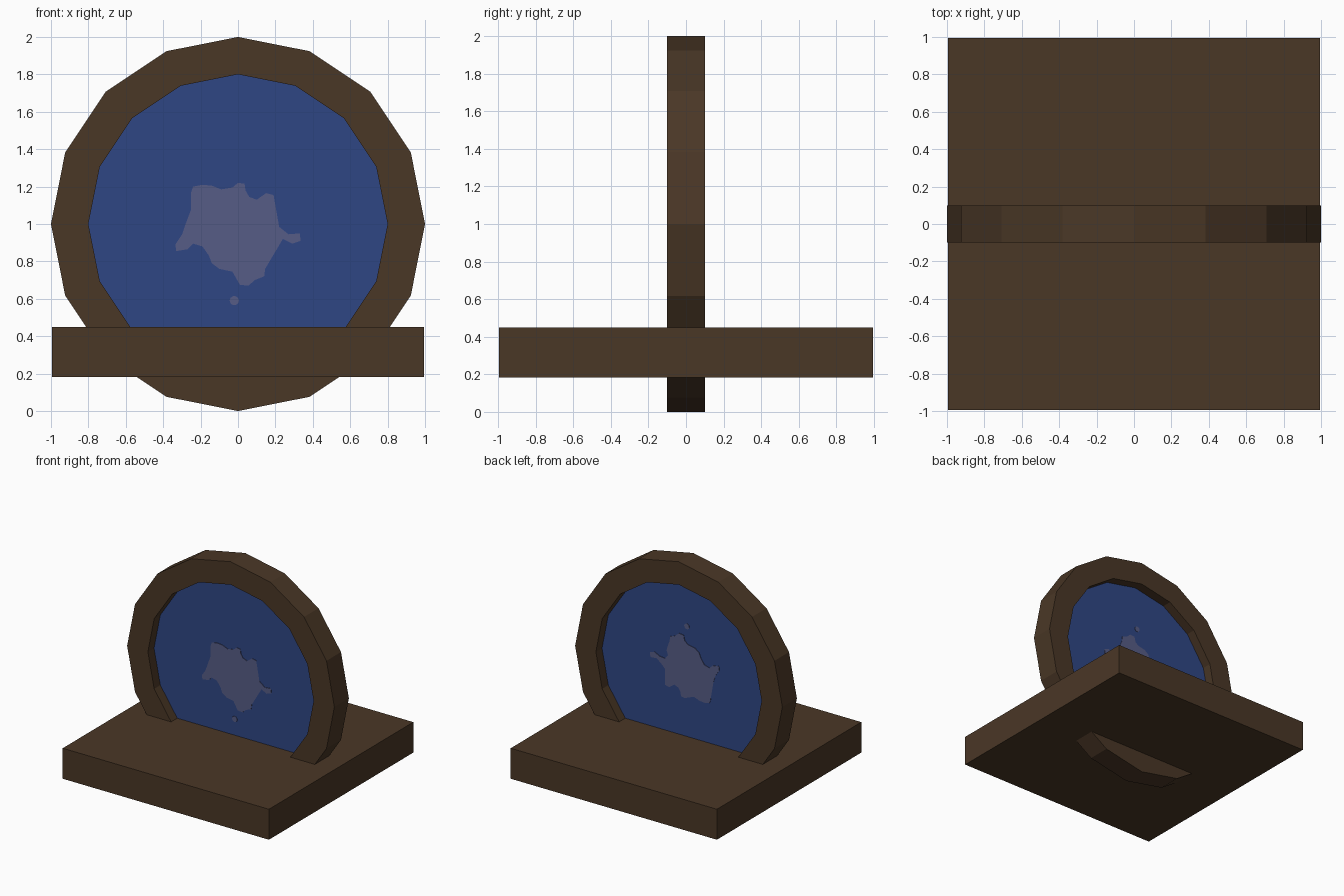
import bpy, bmesh, math

if "Cube" in bpy.data.objects:
    bpy.data.objects.remove(bpy.data.objects["Cube"])


def srgb(r, g, b):
    lin = lambda c: c / 12.92 if c <= 0.04045 else ((c + 0.055) / 1.055) ** 2.4
    return (lin(r / 255), lin(g / 255), lin(b / 255), 1.0)


def material(name, rgb):
    m = bpy.data.materials.new(name)
    m.diffuse_color = srgb(*rgb)
    m.use_nodes = True
    m.node_tree.nodes["Principled BSDF"].inputs["Base Color"].default_value = m.diffuse_color
    return m


wood = material("dark_wood", (74, 55, 38))
blue = material("portal_blue", (47, 70, 132))
haze = material("pale_haze", (86, 92, 134))


def finish(name, bm, mat):
    bmesh.ops.recalc_face_normals(bm, faces=bm.faces)
    me = bpy.data.meshes.new(name)
    bm.to_mesh(me)
    bm.free()
    me.materials.append(mat)
    ob = bpy.data.objects.new(name, me)
    bpy.context.collection.objects.link(ob)
    return ob


def circle(radius, cx=0.0, cz=1.0, n=16):
    return [(cx + radius * math.cos(2 * math.pi * i / n),
             cz + radius * math.sin(2 * math.pi * i / n)) for i in range(n)]


def prism(name, outlines, y0, y1, mat):
    """Extrude closed x-z outlines from y0 to y1."""
    bm = bmesh.new()
    for pts in outlines:
        a = [bm.verts.new((x, y0, z)) for x, z in pts]
        b = [bm.verts.new((x, y1, z)) for x, z in pts]
        caps = [bm.faces.new(a), bm.faces.new(b[::-1])]
        for i in range(len(pts)):
            j = (i + 1) % len(pts)
            bm.faces.new((a[j], a[i], b[i], b[j]))
        bmesh.ops.triangulate(bm, faces=caps)
    return finish(name, bm, mat)


# Ring frame: square section swept round 16 sides
bm = bmesh.new()
loops = []
for radius, y in ((1.0, -0.1), (1.0, 0.1), (0.8, 0.1), (0.8, -0.1)):
    loops.append([bm.verts.new((x, y, z)) for x, z in circle(radius)])
for k in range(4):
    a, b = loops[k], loops[(k + 1) % 4]
    for i in range(16):
        j = (i + 1) % 16
        bm.faces.new((a[i], a[j], b[j], b[i]))
finish("ring_frame", bm, wood)

# Blue disc filling the ring
prism("portal_disc", [circle(0.8)], -0.015, 0.015, blue)

# Base slab
bm = bmesh.new()
bmesh.ops.create_cube(bm, size=1.0)
for v in bm.verts:
    v.co = (v.co.x * 1.99, v.co.y * 1.99, 0.316 + v.co.z * 0.266)
finish("base_slab", bm, wood)

# Pale splash on each face; the rear one is turned upside down
splash = [(-0.25, 1.17), (-0.24, 1.2), (-0.19, 1.21), (-0.14, 1.205), (-0.09, 1.185),
          (-0.03, 1.195), (0.0, 1.22), (0.035, 1.215), (0.04, 1.18), (0.06, 1.145),
          (0.1, 1.13), (0.15, 1.165), (0.19, 1.155), (0.19, 1.1), (0.17, 1.06),
          (0.185, 1.02), (0.22, 0.985), (0.27, 0.945), (0.33, 0.95), (0.335, 0.91),
          (0.29, 0.895), (0.24, 0.92), (0.19, 0.925), (0.16, 0.89), (0.175, 0.85),
          (0.16, 0.8), (0.145, 0.76), (0.14, 0.72), (0.09, 0.7), (0.055, 0.67),
          (0.01, 0.675), (0.0, 0.72), (-0.03, 0.745), (-0.1, 0.76), (-0.14, 0.79),
          (-0.155, 0.83), (-0.19, 0.88), (-0.24, 0.895), (-0.27, 0.865), (-0.33, 0.855),
          (-0.335, 0.89), (-0.295, 0.95), (-0.28, 1.0), (-0.25, 1.08)]
drop = circle(0.025, -0.02, 0.59, 10)
prism("front_splash", [splash, drop], -0.019, -0.014, haze)
flip = lambda pts: [(x, 2.0 - z) for x, z in pts]
prism("rear_splash", [flip(splash), flip(drop)], 0.014, 0.019, haze)
